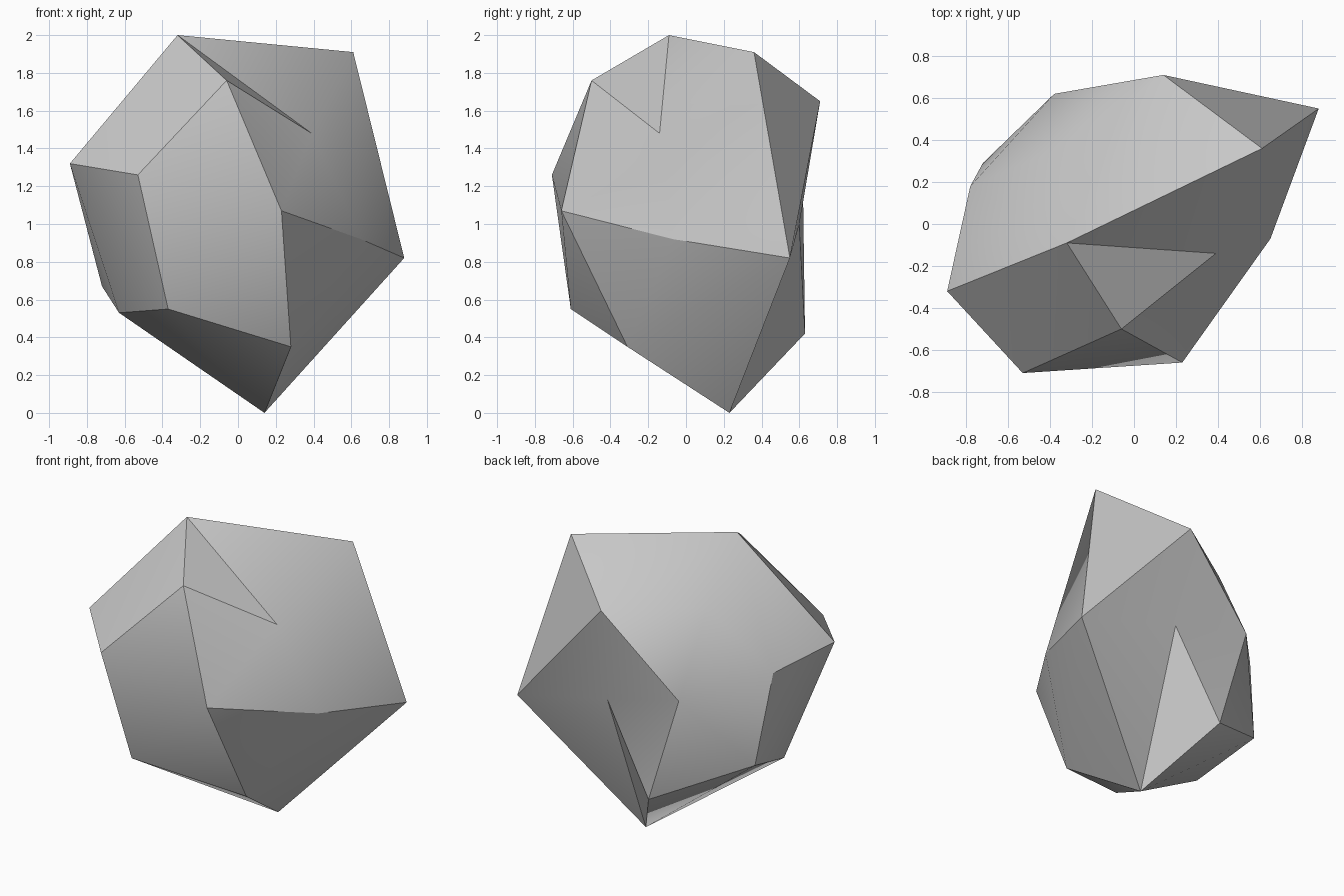
import bpy
import bmesh
import math

cube = bpy.data.objects.get("Cube")
if cube:
    bpy.data.objects.remove(cube, do_unlink=True)

# Corners of the boulder, from the crown down to the foot
corners = {
    "crown": (-.32, -.09, 2), "peak": (.61, .36, 1.91),
    "brow": (-.06, -.5, 1.76), "front_notch": (.39, -.14, 1.48),
    "back_ridge": (.14, .71, 1.65), "back_shoulder": (-.4, .34, 1.67),
    "side_ridge": (-.89, -.32, 1.32), "cheek": (-.53, -.71, 1.26),
    "side_bump": (-.78, .18, 1.27), "back_bump": (-.38, .62, 1.14),
    "nose": (.23, -.66, 1.07), "flank": (.65, -.07, .92),
    "elbow": (.88, .55, .82), "back_notch": (.17, .6, 1),
    "side_heel": (-.72, .29, .67), "side_base": (-.63, -.15, .53),
    "chin": (-.37, -.61, .55), "front_base": (.28, -.31, .35),
    "back_heel": (-.16, .63, .42), "foot": (.14, .23, 0),
}

# Facets fan out from a hub corner to the corners around it
closed_fans = {
    "crown": "brow front_notch peak back_ridge back_shoulder side_bump side_ridge cheek",
    "back_notch": "back_ridge elbow foot back_heel back_bump",
    "nose": "brow front_notch flank front_base chin cheek",
    "side_heel": "side_ridge side_bump back_bump back_heel foot side_base",
}
open_fans = {
    "elbow": "back_ridge peak flank front_base foot",
    "back_bump": "back_ridge back_shoulder side_bump",
    "chin": "cheek side_ridge side_base foot front_base",
    "front_notch": "peak flank",
}

bm = bmesh.new()
points = {name: bm.verts.new(place) for name, place in corners.items()}


def add_fan(hub, ring, closed):
    names = ring.split()
    if closed:
        names.append(names[0])
    for first, second in zip(names, names[1:]):
        bm.faces.new((points[hub], points[first], points[second]))


for hub, ring in closed_fans.items():
    add_fan(hub, ring, True)
for hub, ring in open_fans.items():
    add_fan(hub, ring, False)
bmesh.ops.recalc_face_normals(bm, faces=bm.faces[:])

mesh = bpy.data.meshes.new("boulder")
bm.to_mesh(mesh)
bm.free()
boulder = bpy.data.objects.new("boulder", mesh)
bpy.context.collection.objects.link(boulder)

# Plain grey stone
stone = bpy.data.materials.new("stone_grey")
stone.use_nodes = True
grey = (.57, .57, .57, 1)
stone.diffuse_color = grey
shader = next(n for n in stone.node_tree.nodes if n.type == "BSDF_PRINCIPLED")
shader.inputs["Base Color"].default_value = grey
mesh.materials.append(stone)

# Soft shading across shallow edges, crisp at the creases
bpy.ops.object.select_all(action="DESELECT")
boulder.select_set(True)
bpy.context.view_layer.objects.active = boulder
bpy.ops.object.shade_smooth_by_angle(angle=math.radians(30))
